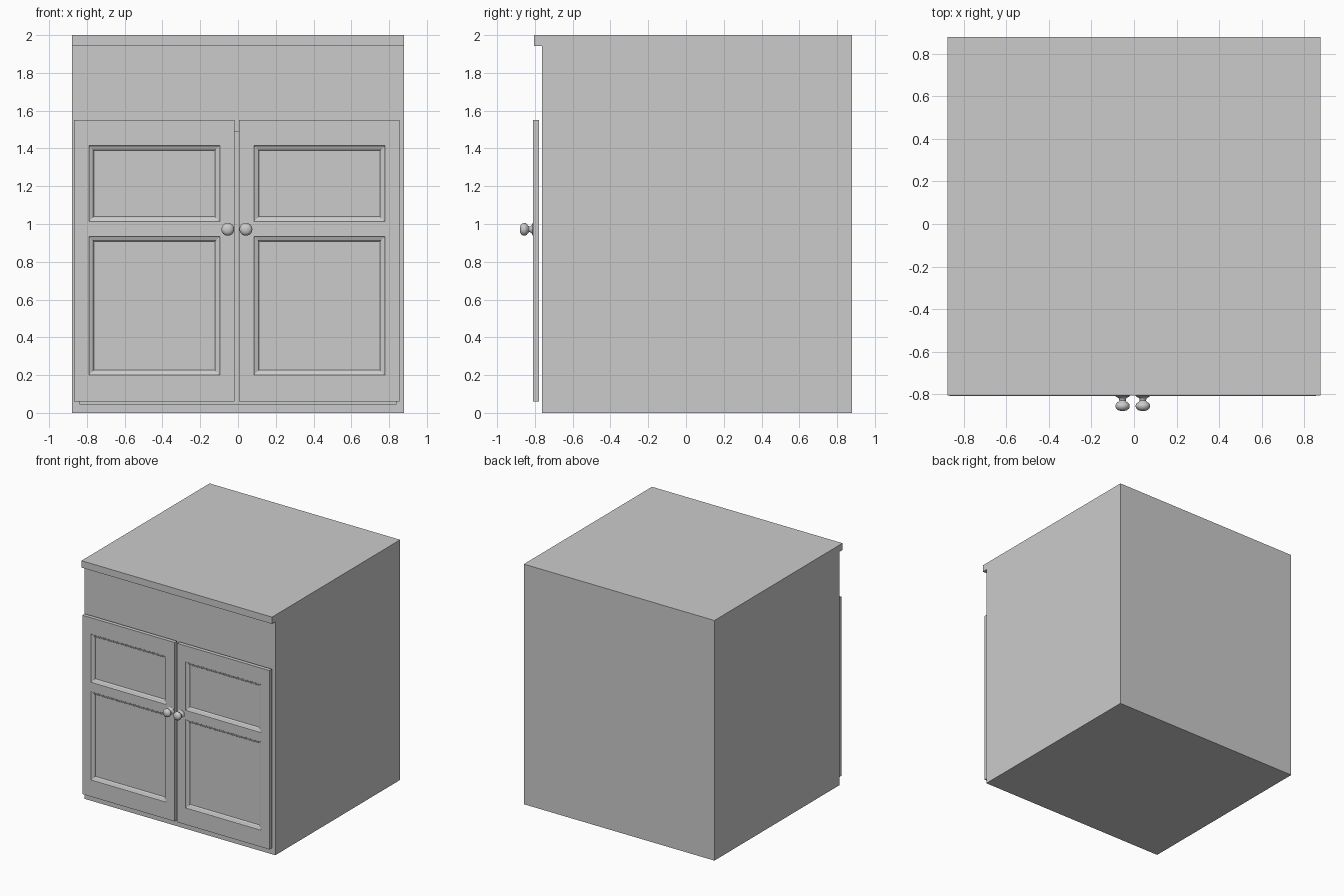
import bpy, bmesh, math

if "Cube" in bpy.data.objects:
    bpy.data.objects.remove(bpy.data.objects["Cube"])

CX = -0.006            # mirror line between the two doors
BACK, FRONT = -0.777, -0.809


def add_object(name, bm):
    bmesh.ops.recalc_face_normals(bm, faces=bm.faces)
    mesh = bpy.data.meshes.new(name)
    bm.to_mesh(mesh)
    bm.free()
    ob = bpy.data.objects.new(name, mesh)
    bpy.context.collection.objects.link(ob)
    return ob


def extrude_profile(name, yz, x0, x1):
    bm = bmesh.new()
    face = bm.faces.new([bm.verts.new((x0, y, z)) for y, z in yz])
    new = bmesh.ops.extrude_face_region(bm, geom=[face])["geom"]
    verts = [g for g in new if isinstance(g, bmesh.types.BMVert)]
    bmesh.ops.translate(bm, verts=verts, vec=(x1 - x0, 0, 0))
    return add_object(name, bm)


# Cabinet carcass: side profile with the overhanging top lip
body = extrude_profile("cabinet_body",
                       [(0.88, 0), (0.88, 2), (-0.806, 2), (-0.806, 1.943),
                        (-0.763, 1.943), (-0.763, 0)], -0.878, 0.878)

# Hollow interior behind the doors
cutter = extrude_profile("interior_cutter",
                         [(-0.9, 0.047), (0.84, 0.047), (0.84, 1.49), (-0.9, 1.49)],
                         -0.84, 0.84)
cutter.hide_render = True
cutter.hide_set(True)
cut = body.modifiers.new("interior", 'BOOLEAN')
cut.operation = 'DIFFERENCE'
cut.object = cutter
cut.solver = 'EXACT'
bpy.context.view_layer.objects.active = body
bpy.ops.object.modifier_apply(modifier=cut.name)
bpy.data.objects.remove(cutter)


# Door: a front grid whose two middle cells step down into moulded panels
def make_door(name, side):
    xs = [0.012, 0.09, 0.784, 0.862]
    zs = [0.06, 0.2, 0.935, 1.013, 1.415, 1.55]
    moulding = [(0.004, 0.006), (0.021, 0.013), (0.027, 0.022)]   # inset, depth
    bm = bmesh.new()

    def vert(x, y, z):
        return bm.verts.new((CX + side * x, y, z))

    grid = [[vert(x, FRONT, z) for z in zs] for x in xs]
    for i in range(3):
        for j in range(5):
            ring = [grid[i][j], grid[i + 1][j], grid[i + 1][j + 1], grid[i][j + 1]]
            if i == 1 and j in (1, 3):
                for d, depth in moulding:
                    x0, x1, z0, z1 = xs[i] + d, xs[i + 1] - d, zs[j] + d, zs[j + 1] - d
                    y = FRONT + depth
                    nxt = [vert(x0, y, z0), vert(x1, y, z0), vert(x1, y, z1), vert(x0, y, z1)]
                    for k in range(4):
                        m = (k + 1) % 4
                        bm.faces.new([ring[k], ring[m], nxt[m], nxt[k]])
                    ring = nxt
            bm.faces.new(ring)
    # Edges and back
    border = ([grid[i][0] for i in range(4)] + [grid[3][j] for j in range(1, 6)]
              + [grid[i][5] for i in (2, 1, 0)] + [grid[0][j] for j in (4, 3, 2, 1)])
    rear = [bm.verts.new((v.co.x, BACK, v.co.z)) for v in border]
    for k in range(len(border)):
        m = (k + 1) % len(border)
        bm.faces.new([border[k], border[m], rear[m], rear[k]])
    bm.faces.new(rear)
    # Merge coplanar grid cells into clean flat faces
    bmesh.ops.recalc_face_normals(bm, faces=bm.faces)
    return add_object(name, bm)


# Knob: lathed profile (radius, distance in front of the door)
def make_knob(name, side):
    profile = [(0.0, -0.002), (0.032, -0.002), (0.032, 0.003), (0.022, 0.008),
               (0.016, 0.014), (0.015, 0.022), (0.02, 0.028), (0.029, 0.034),
               (0.034, 0.043), (0.034, 0.051), (0.029, 0.061), (0.021, 0.067),
               (0.011, 0.070), (0.0, 0.071)]
    bm = bmesh.new()
    x = CX + side * 0.048
    verts = [bm.verts.new((x + r, FRONT - d, 0.972)) for r, d in profile]
    edges = [bm.edges.new(p) for p in zip(verts, verts[1:])]
    bmesh.ops.spin(bm, geom=verts + edges, cent=(x, 0, 0.972), axis=(0, 1, 0),
                   angle=2 * math.pi, steps=24)
    bmesh.ops.remove_doubles(bm, verts=bm.verts, dist=1e-4)
    ob = add_object(name, bm)
    bpy.ops.object.select_all(action='DESELECT')
    ob.select_set(True)
    bpy.context.view_layer.objects.active = ob
    bpy.ops.object.shade_smooth_by_angle(angle=math.radians(40))


for label, side in (("left", -1), ("right", 1)):
    make_door(label + "_door", side)
    make_knob(label + "_knob", side)
